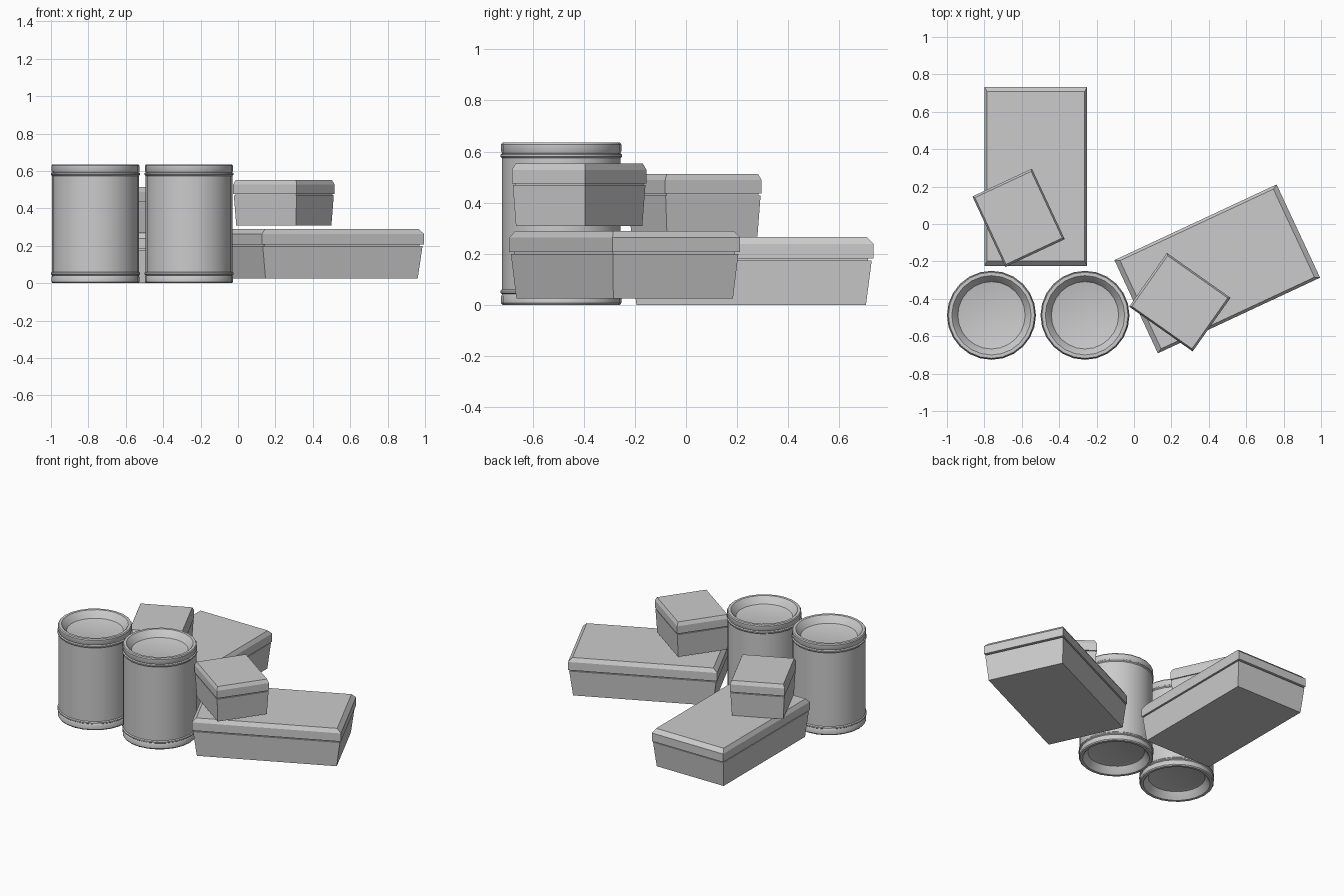
import bpy, bmesh, math

if "Cube" in bpy.data.objects:
    bpy.data.objects.remove(bpy.data.objects["Cube"])


def make_object(name, bm, smooth=None):
    bmesh.ops.recalc_face_normals(bm, faces=bm.faces)
    mesh = bpy.data.meshes.new(name)
    bm.to_mesh(mesh)
    bm.free()
    ob = bpy.data.objects.new(name, mesh)
    bpy.context.collection.objects.link(ob)
    if smooth:
        bpy.context.view_layer.objects.active = ob
        ob.select_set(True)
        bpy.ops.object.shade_smooth_by_angle(angle=math.radians(smooth))
        ob.select_set(False)
    return ob


def loft(loops):
    """Skin a stack of closed loops and cap both ends."""
    bm = bmesh.new()
    rings = [[bm.verts.new(p) for p in loop] for loop in loops]
    for a, b in zip(rings, rings[1:]):
        n = len(a)
        for i in range(n):
            j = (i + 1) % n
            bm.faces.new((a[i], a[j], b[j], b[i]))
    bm.faces.new(rings[0][::-1])
    bm.faces.new(rings[-1])
    return bm


# Crate outline: relative half-width, relative height (tapered body, groove, chamfered lid)
CRATE = [(0.938, 0), (0.985, 0.655), (0.955, 0.655), (0.955, 0.685),
         (1.0, 0.685), (1.0, 0.90), (0.945, 1.0)]


def crate(name, centre, z, length, width, height, angle):
    corners = [(-1, -1), (1, -1), (1, 1), (-1, 1)]
    loops = [[(sx * s * length / 2, sy * s * width / 2, h * height) for sx, sy in corners]
             for s, h in CRATE]
    ob = make_object(name, loft(loops))
    ob.location = (*centre, z)
    ob.rotation_euler.z = math.radians(angle)


# Barrel outline from the recessed lid down to mid height, mirrored for the bottom
HEIGHT, SIDES = 0.635, 24
TOP = [(0.174, 0.588), (0.180, 0.590), (0.207, 0.630), (0.212, 0.635), (0.230, 0.635),
       (0.235, 0.628), (0.235, 0.600), (0.231, 0.593), (0.238, 0.588),
       (0.238, 0.580), (0.232, 0.574)]


def barrel(name, x, y):
    profile = TOP + [(r, HEIGHT - z) for r, z in reversed(TOP)]
    loops = [[(r * math.cos(math.tau * i / SIDES), r * math.sin(math.tau * i / SIDES), z)
              for i in range(SIDES)] for r, z in profile]
    ob = make_object(name, loft(loops), 35)
    ob.location = (x, y, 0)


# Two barrels side by side
barrel("barrel_left", -0.762, -0.488)
barrel("barrel_right", -0.262, -0.488)

# Two long crates, each with a small crate on top
crate("long_crate_back", (-0.525, 0.255), 0, 0.957, 0.55, 0.265, 90)
crate("long_crate_right", (0.445, -0.24), 0.025, 0.957, 0.55, 0.265, 25)
crate("small_crate_back", (-0.617, 0.033), 0.268, 0.416, 0.351, 0.245, -65)
crate("small_crate_right", (0.245, -0.418), 0.308, 0.416, 0.351, 0.245, -35.2)
